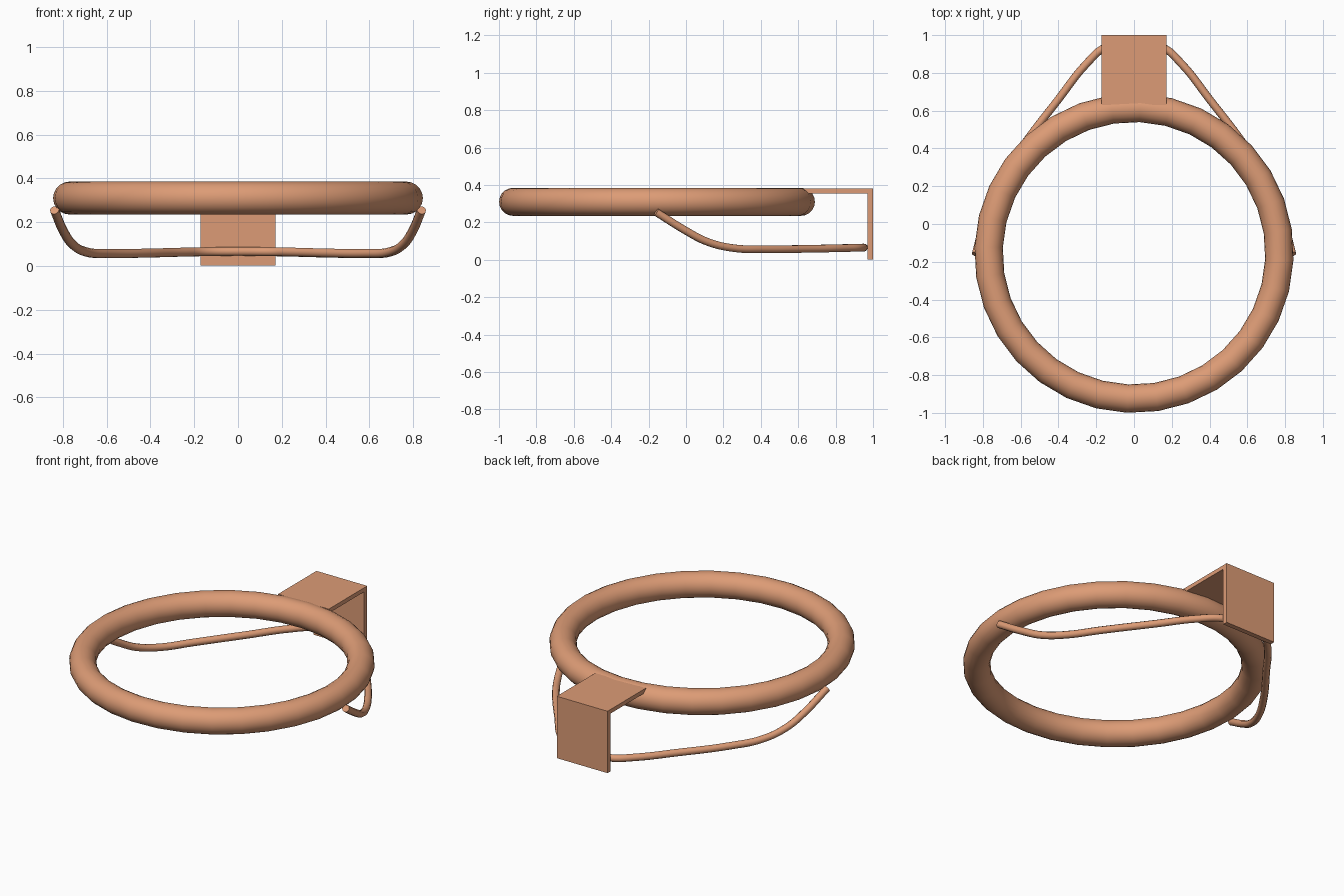
import bpy, math

if "Cube" in bpy.data.objects:
    bpy.data.objects.remove(bpy.data.objects["Cube"])

mat = bpy.data.materials.new("orange_metal")
mat.diffuse_color = (0.72, 0.33, 0.18, 1)
mat.use_nodes = True
mat.node_tree.nodes["Principled BSDF"].inputs["Base Color"].default_value = mat.diffuse_color


def finish(obj, name, smooth=True):
    obj.name = name
    obj.data.materials.append(mat)
    if smooth:
        bpy.ops.object.select_all(action='DESELECT')
        obj.select_set(True)
        bpy.context.view_layer.objects.active = obj
        bpy.ops.object.shade_smooth_by_angle(angle=math.radians(40))


def box(name, lo, hi):
    centre = [(a + b) / 2 for a, b in zip(lo, hi)]
    bpy.ops.mesh.primitive_cube_add(size=1, location=centre)
    obj = bpy.context.object
    obj.scale = [b - a for a, b in zip(lo, hi)]
    bpy.ops.object.transform_apply(location=False, rotation=False, scale=True)
    finish(obj, name, smooth=False)


# Hoop ring
bpy.ops.mesh.primitive_torus_add(major_segments=32, minor_segments=20,
                                 major_radius=0.77, minor_radius=0.075,
                                 location=(0, -0.155, 0.31),
                                 rotation=(0, 0, math.radians(-2.5)))
finish(bpy.context.object, "hoop_ring")

# Mounting bracket: top flange and back plate
box("bracket_flange", (-0.171, 0.63, 0.355), (0.171, 0.99, 0.38))
box("bracket_plate", (-0.171, 0.97, 0.003), (0.171, 1.0, 0.38))

# Support rod: half path mirrored across x = 0
half = [(0.838, -0.16, 0.255), (0.795, 0.0, 0.155), (0.755, 0.11, 0.098),
        (0.69, 0.25, 0.063), (0.59, 0.41, 0.057), (0.40, 0.66, 0.059),
        (0.25, 0.85, 0.063), (0.15, 0.935, 0.065)]
path = half + [(0, 0.95, 0.066)] + [(-x, y, z) for x, y, z in reversed(half)]
curve = bpy.data.curves.new("support_rod", 'CURVE')
curve.dimensions = '3D'
curve.bevel_depth = 0.021
curve.bevel_resolution = 3
curve.resolution_u = 6
curve.use_fill_caps = True
spline = curve.splines.new('BEZIER')
spline.bezier_points.add(len(path) - 1)
for point, co in zip(spline.bezier_points, path):
    point.co = co
    point.handle_left_type = point.handle_right_type = 'AUTO'
rod = bpy.data.objects.new("support_rod", curve)
bpy.context.collection.objects.link(rod)
bpy.ops.object.select_all(action='DESELECT')
rod.select_set(True)
bpy.context.view_layer.objects.active = rod
bpy.ops.object.convert(target='MESH')
finish(bpy.context.object, "support_rod")
